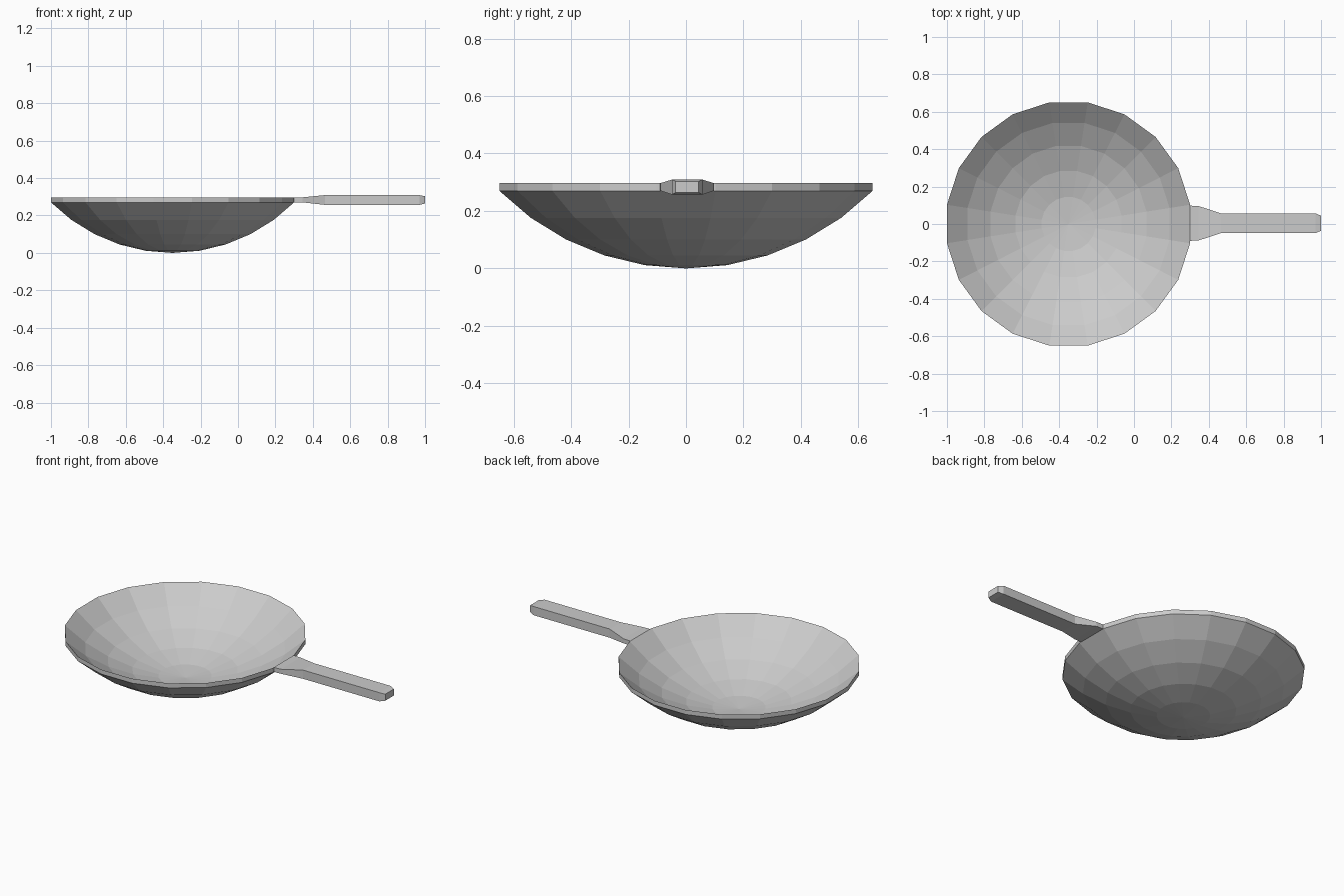
import bpy, bmesh, math

if "Cube" in bpy.data.objects:
    bpy.data.objects.remove(bpy.data.objects["Cube"])

SIDES = 20
CX = -0.35
RIM_R = 0.65 / math.cos(math.pi / SIDES)
DEPTH, LIP = 0.27, 0.027


def make_object(name, bm):
    bmesh.ops.recalc_face_normals(bm, faces=bm.faces)
    mesh = bpy.data.meshes.new(name)
    bm.to_mesh(mesh)
    bm.free()
    obj = bpy.data.objects.new(name, mesh)
    bpy.context.collection.objects.link(obj)
    return obj


def bridge(bm, a, b):
    for i in range(len(a)):
        j = (i + 1) % len(a)
        bm.faces.new((a[i], a[j], b[j], b[i]))


# Bowl: 45 degree spherical cap, with the inside raised by the lip height
bm = bmesh.new()


def cap(lift):
    pole = bm.verts.new((CX, 0, lift))
    prev = None
    for k in range(1, 6):
        t = math.radians(9 * k)
        r = RIM_R * math.sin(t) / math.sin(math.pi / 4)
        z = DEPTH * (1 - math.cos(t)) / (1 - math.cos(math.pi / 4)) + lift
        ring = []
        for i in range(SIDES):
            a = 2 * math.pi * (i + 0.5) / SIDES
            ring.append(bm.verts.new((CX + r * math.cos(a), r * math.sin(a), z)))
        if prev:
            bridge(bm, prev, ring)
        else:
            for i in range(SIDES):
                bm.faces.new((pole, ring[i], ring[(i + 1) % SIDES]))
        prev = ring
    return prev


bridge(bm, cap(0), cap(LIP))
make_object("pan_bowl", bm)

# Handle: rectangular sections (x, half width, bottom z, top z)
sections = [
    (0.30, 0.094, 0.270, 0.297),
    (0.345, 0.092, 0.270, 0.297),
    (0.465, 0.053, 0.257, 0.309),
    (0.97, 0.053, 0.257, 0.309),
    (1.00, 0.040, 0.264, 0.303),
]
HY = 0.004
bm = bmesh.new()
rings = [[bm.verts.new((x, HY + s * w, z)) for s, z in ((-1, lo), (1, lo), (1, hi), (-1, hi))]
         for x, w, lo, hi in sections]
for a, b in zip(rings, rings[1:]):
    bridge(bm, a, b)
bm.faces.new(rings[0])
bm.faces.new(rings[-1])
make_object("pan_handle", bm)
